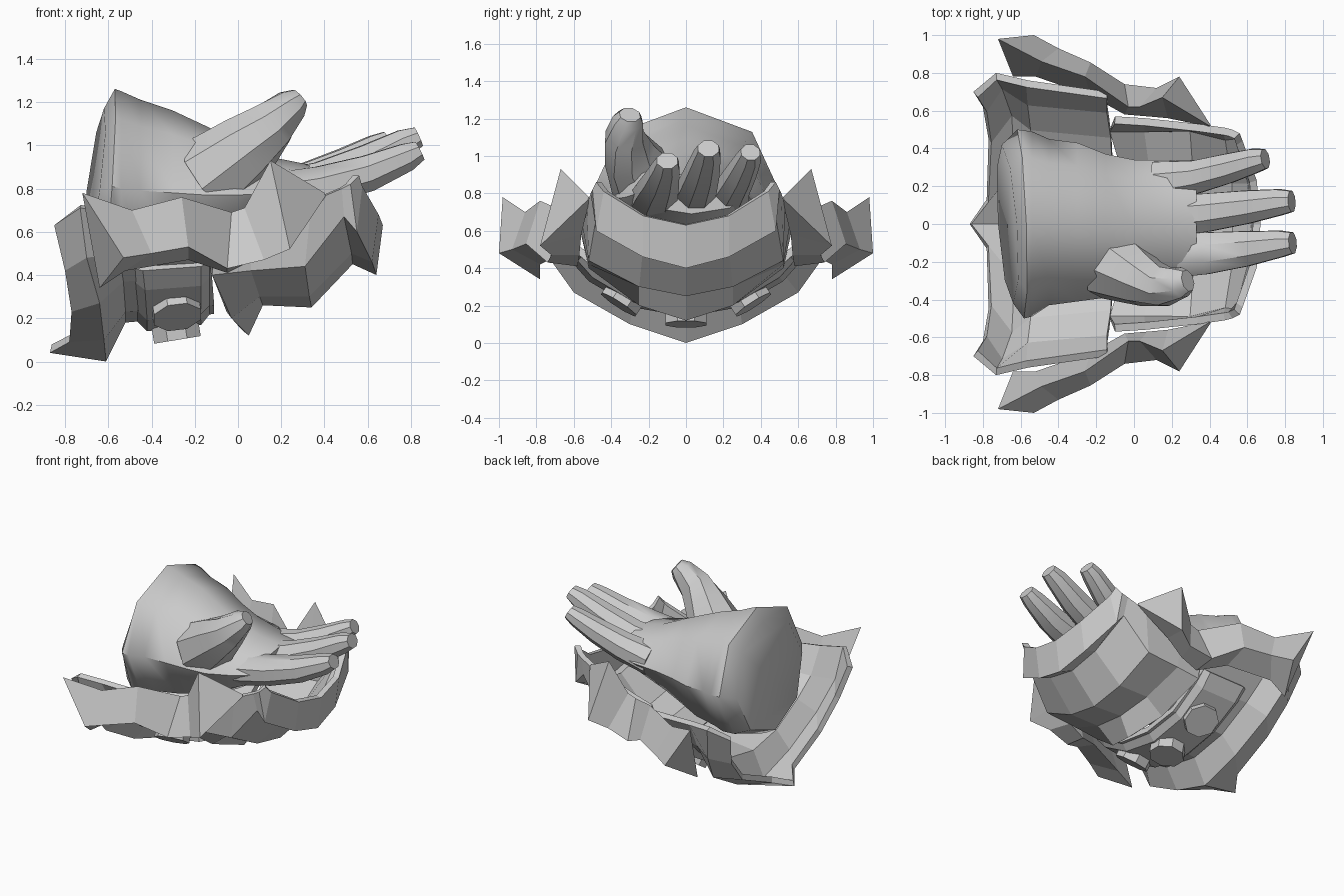
import bpy, bmesh, math
from mathutils import Vector

grey = bpy.data.materials.new("plain_grey")
grey.diffuse_color = (0.6, 0.6, 0.6, 1)


def make(name, verts, faces, smooth=None, fix=True):
    me = bpy.data.meshes.new(name)
    me.from_pydata([tuple(v) for v in verts], [], faces)
    if fix:
        bm = bmesh.new()
        bm.from_mesh(me)
        bmesh.ops.recalc_face_normals(bm, faces=bm.faces)
        bm.to_mesh(me)
        bm.free()
    me.materials.append(grey)
    if smooth:
        me.shade_smooth()
        me.set_sharp_from_angle(angle=math.radians(smooth))
    ob = bpy.data.objects.new(name, me)
    bpy.context.collection.objects.link(ob)
    return ob


def skin(name, rings, smooth=None):
    """Closed tube through rings of equal length, capped at both ends."""
    n = len(rings[0])
    verts = [p for r in rings for p in r]
    faces = [(i * n + j, i * n + (j + 1) % n, (i + 1) * n + (j + 1) % n, (i + 1) * n + j)
             for i in range(len(rings) - 1) for j in range(n)]
    last = (len(rings) - 1) * n
    faces += [tuple(range(n)), tuple(range(last, last + n))]
    return make(name, verts, faces, smooth)


def limb(name, path, sides=8):
    """Tapered tube: path of (x, y, z, radius across, radius in height)."""
    rings = []
    pts = [Vector(p[:3]) for p in path]
    for i, p in enumerate(path):
        d = (pts[min(i + 1, len(pts) - 1)] - pts[max(i - 1, 0)]).normalized()
        side = Vector((0, 0, 1)).cross(d).normalized()
        up = d.cross(side)
        rings.append([pts[i] + side * p[3] * math.cos(a) + up * p[4] * math.sin(a)
                      for a in (math.tau * (k + 0.5) / sides for k in range(sides))])
    return skin(name, rings, 40)


def plate(name, rows, thick):
    """Thick sheet, rows give the +y half from the centre line outward."""
    full = [[(x, -y, z) for x, y, z in reversed(r[1:])] + list(r) for r in rows]
    n = len(full[0])
    verts = [p for r in full for p in r]
    faces = [(i * n + j, i * n + j + 1, (i + 1) * n + j + 1, (i + 1) * n + j)
             for i in range(len(full) - 1) for j in range(n - 1)]
    ob = make(name, verts, faces, fix=False)
    mod = ob.modifiers.new("thickness", 'SOLIDIFY')
    mod.thickness = thick
    mod.offset = -1
    return ob


# wrist and palm: x, centre y, centre z, half width, half height, top lean
palm = []
for x, cy, cz, ry, rz, lean in [
        (-0.67, 0.0, 0.79, 0.42, 0.38, 0.05), (-0.60, 0.0, 0.81, 0.50, 0.45, 0.03),
        (-0.54, 0.0, 0.80, 0.49, 0.45, 0.0), (-0.45, 0.01, 0.79, 0.44, 0.42, 0.0),
        (-0.30, 0.01, 0.78, 0.42, 0.38, 0.0), (-0.15, -0.01, 0.77, 0.38, 0.32, 0.0),
        (0.0, -0.02, 0.77, 0.36, 0.25, 0.0), (0.18, 0.01, 0.78, 0.33, 0.16, 0.0),
        (0.33, 0.03, 0.80, 0.29, 0.11, 0.0)]:
    ring = []
    for k in range(8):
        a = math.tau * k / 8
        c, s = math.cos(a), math.sin(a)
        ring.append((x + lean * s - lean * 0.6 * c, cy + ry * c, cz + rz * s))
    palm.append(ring)
skin("wrist_and_palm", palm, 45)

# three fingers and a thumb
limb("front_finger", [(0.15, -0.17, 0.77, 0.13, 0.11), (0.38, -0.155, 0.81, 0.12, 0.10),
                      (0.60, -0.13, 0.87, 0.10, 0.09), (0.78, -0.105, 0.945, 0.075, 0.07),
                      (0.84, -0.10, 0.975, 0.06, 0.05)])
limb("middle_finger", [(0.15, 0.04, 0.78, 0.12, 0.11), (0.38, 0.06, 0.83, 0.11, 0.10),
                       (0.60, 0.09, 0.92, 0.095, 0.09), (0.77, 0.115, 1.01, 0.075, 0.07),
                       (0.835, 0.12, 1.04, 0.06, 0.05)])
limb("back_finger", [(0.12, 0.22, 0.78, 0.12, 0.11), (0.33, 0.25, 0.83, 0.095, 0.10),
                     (0.50, 0.295, 0.91, 0.085, 0.085), (0.64, 0.335, 0.99, 0.07, 0.065),
                     (0.695, 0.345, 1.02, 0.055, 0.05)])
limb("thumb", [(-0.12, -0.21, 0.86, 0.20, 0.20), (0.05, -0.30, 1.00, 0.14, 0.16),
               (0.16, -0.33, 1.10, 0.11, 0.12), (0.25, -0.31, 1.19, 0.085, 0.08),
               (0.285, -0.30, 1.22, 0.06, 0.05)])

# rear armour plate with ridged, pointed back edge
plate("rear_plate", [
    [(-0.87, 0, 0.04), (-0.78, 0.13, 0.09), (-0.77, 0.45, 0.23), (-0.80, 0.62, 0.42), (-0.85, 0.70, 0.63)],
    [(-0.61, 0, 0.0), (-0.62, 0.30, 0.10), (-0.64, 0.60, 0.27), (-0.70, 0.75, 0.48), (-0.73, 0.80, 0.71)],
    [(-0.52, 0, 0.18), (-0.52, 0.28, 0.23), (-0.53, 0.52, 0.37), (-0.55, 0.66, 0.50), (-0.56, 0.76, 0.69)],
    [(-0.11, 0, 0.22), (-0.11, 0.27, 0.26), (-0.12, 0.48, 0.39), (-0.14, 0.62, 0.51), (-0.14, 0.70, 0.65)],
], 0.04)

# raised panel that carries the bolts
plate("bolt_panel", [
    [(-0.47, 0, 0.19), (-0.47, 0.27, 0.24), (-0.48, 0.50, 0.37), (-0.48, 0.57, 0.43)],
    [(-0.42, 0, 0.14), (-0.42, 0.28, 0.19), (-0.43, 0.52, 0.33), (-0.44, 0.60, 0.42)],
    [(-0.17, 0, 0.17), (-0.17, 0.28, 0.22), (-0.17, 0.50, 0.35), (-0.17, 0.58, 0.44)],
    [(-0.13, 0, 0.22), (-0.13, 0.27, 0.26), (-0.13, 0.48, 0.39), (-0.13, 0.56, 0.46)],
], 0.04)

# eight-sided bolts
for name, y, z, tilt in [("centre_bolt", 0, 0.10, 0), ("left_bolt", 0.36, 0.205, 1), ("right_bolt", -0.36, 0.205, -1)]:
    out = Vector((0.14, 0.55 * tilt, -0.85)).normalized()
    u = Vector((1, 0, 0)) - out * out.x
    u.normalize()
    w = out.cross(u)
    face = Vector((-0.28, y, z))
    skin(name, [[face - out * depth + (u * math.cos(a) + w * math.sin(a)) * 0.118
                 for a in (math.tau * (k + 0.5) / 8 for k in range(8))] for depth in (0, 0.10)])

# front armour plate, stepped up to a tall lip
plate("front_plate", [
    [(0.05, 0, 0.12), (-0.03, 0.25, 0.20), (-0.12, 0.52, 0.40), (-0.10, 0.57, 0.62)],
    [(0.115, 0, 0.26), (0.10, 0.25, 0.30), (0.06, 0.52, 0.42), (0.06, 0.56, 0.66)],
    [(0.34, 0, 0.25), (0.33, 0.25, 0.30), (0.31, 0.52, 0.44), (0.34, 0.53, 0.74)],
    [(0.53, 0, 0.45), (0.525, 0.23, 0.50), (0.49, 0.48, 0.67), (0.48, 0.51, 0.80)],
    [(0.64, 0, 0.40), (0.62, 0.23, 0.46), (0.55, 0.48, 0.60), (0.52, 0.50, 0.82)],
    [(0.67, 0, 0.63), (0.65, 0.23, 0.68), (0.575, 0.44, 0.81), (0.56, 0.48, 0.86)],
], 0.04)

# jagged side wings: triangular sections (top, outer, inner edge) ending in a point
sections = [
    [(-0.72, 0.98, 0.78), (-0.53, 1.0, 0.48), (-0.64, 0.78, 0.34)],
    [(-0.49, 0.86, 0.70), (-0.40, 0.93, 0.50), (-0.52, 0.78, 0.42)],
    [(-0.26, 0.78, 0.76), (-0.23, 0.855, 0.53), (-0.23, 0.68, 0.47)],
    [(-0.03, 0.62, 0.69), (-0.05, 0.74, 0.43), (-0.05, 0.58, 0.41)],
    [(0.03, 0.62, 0.71), (0.12, 0.72, 0.47), (0.07, 0.57, 0.47)],
    [(0.15, 0.67, 0.93), (0.24, 0.78, 0.52), (0.18, 0.56, 0.58)],
    [(0.40, 0.52, 0.78), (0.405, 0.525, 0.765), (0.40, 0.515, 0.765)]]
for name, s in (("left_wing", 1), ("right_wing", -1)):
    skin(name, [[(x, s * y, z) for x, y, z in sec] for sec in sections])
